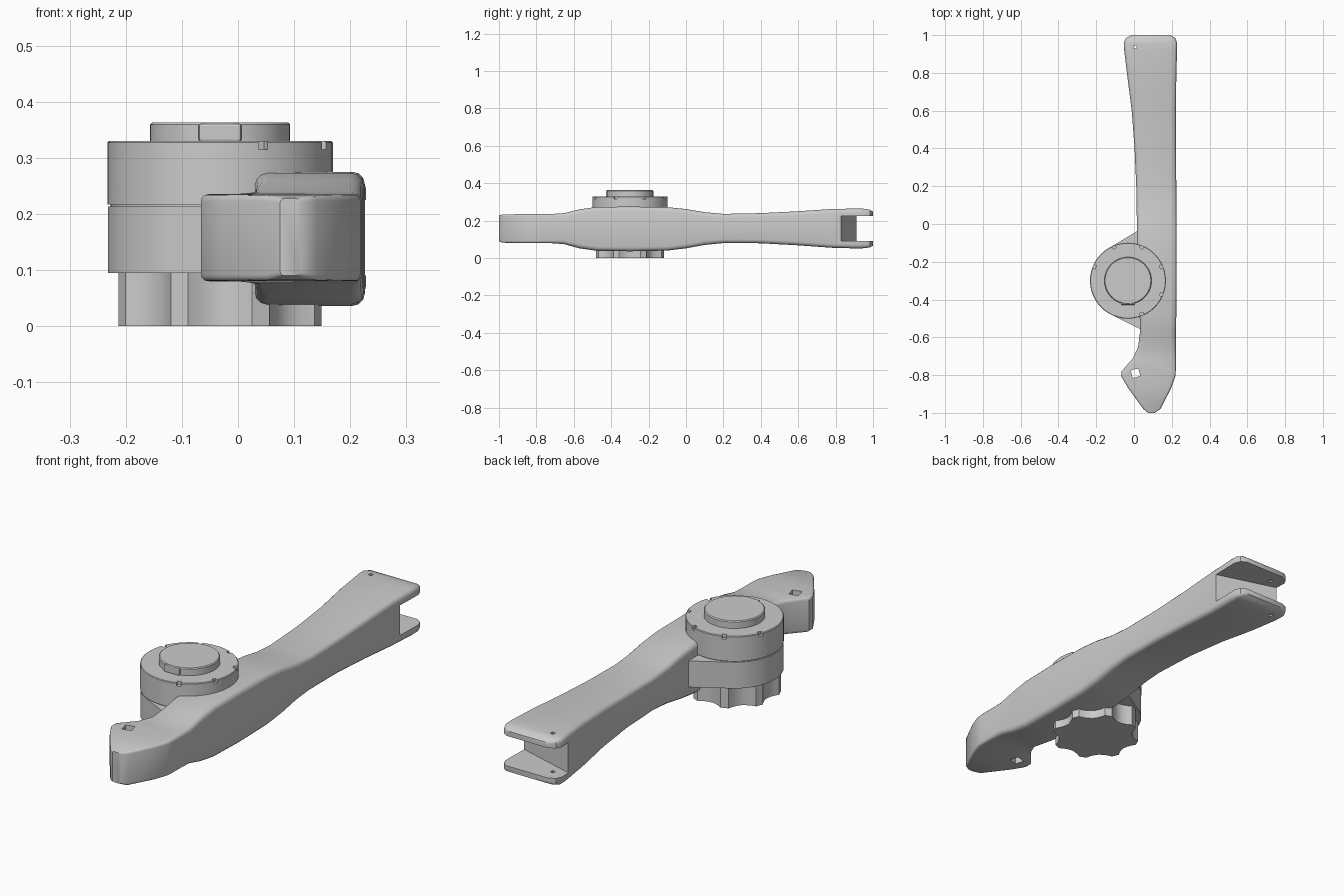
import bpy, bmesh, math
from mathutils import Matrix

cube = bpy.data.objects.get("Cube")
if cube:
    bpy.data.objects.remove(cube, do_unlink=True)

grey = bpy.data.materials.new("plain grey")
grey.use_nodes = True
colour = (0.6, 0.6, 0.6, 1)
grey.diffuse_color = colour
grey.node_tree.nodes["Principled BSDF"].inputs["Base Color"].default_value = colour

CX, CY = -0.032, -0.3  # housing axis


def finish(name, bm):
    bmesh.ops.recalc_face_normals(bm, faces=bm.faces)
    mesh = bpy.data.meshes.new(name)
    bm.to_mesh(mesh)
    bm.free()
    mesh.materials.append(grey)
    ob = bpy.data.objects.new(name, mesh)
    bpy.context.collection.objects.link(ob)
    return ob


def loft(name, rings):
    bm = bmesh.new()
    loops = [[bm.verts.new(p) for p in ring] for ring in rings]
    n = len(loops[0])
    for a, b in zip(loops, loops[1:]):
        for i in range(n):
            j = (i + 1) % n
            bm.faces.new((a[i], a[j], b[j], b[i]))
    bm.faces.new(loops[0])
    bm.faces.new(loops[-1])
    return finish(name, bm)


def prism(name, outline, z0, z1):
    return loft(name, [[(x, y, z) for x, y in outline] for z in (z0, z1)])


def polar(r, degrees):
    a = math.radians(degrees)
    return CX + r * math.cos(a), CY + r * math.sin(a)


def disc(name, r, z0, z1, edge, sides=48):
    # Short cylinder with a chamfered top rim
    levels = [(r, z0), (r, z1 - edge), (r - edge, z1)]
    return loft(name, [[(*polar(q, 360 * i / sides), z) for i in range(sides)]
                       for q, z in levels])


def box(name, x, y, z, sx, sy, sz, turn=0):
    bm = bmesh.new()
    bmesh.ops.create_cube(bm, size=1)
    bm.transform(Matrix.Translation((x, y, z)) @ Matrix.Rotation(math.radians(turn), 4, "Z")
                 @ Matrix.Diagonal((sx, sy, sz, 1)))
    return finish(name, bm)


def active(ob):
    bpy.ops.object.select_all(action="DESELECT")
    ob.select_set(True)
    bpy.context.view_layer.objects.active = ob


def cut(ob, cutters):
    active(ob)
    for c in cutters:
        c.hide_render = True
        mod = ob.modifiers.new("cut", "BOOLEAN")
        mod.operation, mod.solver, mod.object = "DIFFERENCE", "EXACT", c
        bpy.ops.object.modifier_apply(modifier=mod.name)
        bpy.data.objects.remove(c, do_unlink=True)


def smooth(ob, angle=30):
    active(ob)
    bpy.ops.object.shade_smooth_by_angle(angle=math.radians(angle))


def section(y, x0, x1, z0, z1, r):
    # Rounded rectangle across the arm
    ring = []
    corners = [(x1 - r, z1 - r, 0), (x0 + r, z1 - r, 90),
               (x0 + r, z0 + r, 180), (x1 - r, z0 + r, 270)]
    for x, z, start in corners:
        for k in range(4):
            a = math.radians(start + 30 * k)
            ring.append((x + r * math.cos(a), y, z + r * math.sin(a)))
    return ring


# Arm: y, left edge, right edge, bottom, top, corner radius
stations = [
    (-1.0, 0.075, 0.11, 0.09, 0.228, 0.008),
    (-0.98, 0.05, 0.14, 0.082, 0.233, 0.01),
    (-0.87, -0.03, 0.196, 0.08, 0.235, 0.012),
    (-0.81, -0.066, 0.218, 0.08, 0.235, 0.012),
    (-0.78, -0.066, 0.221, 0.08, 0.235, 0.012),
    (-0.71, -0.005, 0.222, 0.079, 0.236, 0.015),
    (-0.65, 0.022, 0.222, 0.074, 0.24, 0.02),
    (-0.57, 0.032, 0.222, 0.052, 0.26, 0.022),
    (-0.48, 0.03, 0.224, 0.039, 0.273, 0.022),
    (-0.3, 0.02, 0.226, 0.036, 0.275, 0.022),
    (-0.1, 0.015, 0.226, 0.04, 0.272, 0.022),
    (0.0, 0.015, 0.226, 0.052, 0.262, 0.022),
    (0.1, 0.014, 0.225, 0.07, 0.245, 0.022),
    (0.2, 0.012, 0.224, 0.08, 0.236, 0.02),
    (0.4, 0.003, 0.222, 0.079, 0.24, 0.02),
    (0.6, -0.012, 0.222, 0.068, 0.25, 0.02),
    (0.78, -0.035, 0.224, 0.055, 0.262, 0.02),
    (0.92, -0.052, 0.228, 0.051, 0.265, 0.02),
    (0.96, -0.054, 0.228, 0.053, 0.263, 0.018),
    (0.985, -0.042, 0.218, 0.058, 0.257, 0.015),
    (1.0, -0.01, 0.192, 0.066, 0.248, 0.012),
]
arm = loft("arm", [section(*s) for s in stations])
cut(arm, [
    prism("fork_slot", [(0.3, 0.807), (-0.1, 0.925), (-0.1, 1.1), (0.3, 1.1)], 0.09, 0.225),
    box("fork_pin_hole", 0.006, 0.938, 0.16, 0.016, 0.016, 0.5),
    box("tip_hole", 0.008, -0.79, 0.16, 0.042, 0.042, 0.5, 15),
])
smooth(arm, 35)

# Middle housing, flaring into the arm on both sides
outline = [polar(0.2, a) for a in range(120, 245, 4)]
outline += [(0.04, -0.56), (0.15, -0.5), (0.15, -0.1), (0.03, -0.03)]
middle = prism("middle_housing", outline, 0.095, 0.213)
cut(middle, [box("socket", *polar(0.2, a), 0.155, 0.025, 0.02, 0.022, a) for a in (160, 207)])
smooth(middle)

# Upper housing with screw notches round the rim
neck = disc("housing_seam", 0.195, 0.2, 0.23, 0.001)
upper = disc("upper_housing", 0.201, 0.217, 0.33, 0.003)
cut(upper, [box("notch", *polar(0.197, 22.5 + 45 * i), 0.33, 0.026, 0.018, 0.03, 22.5 + 45 * i)
            for i in range(8)])
for part in (neck, upper):
    smooth(part)

# Top cap and its front tab
smooth(disc("top_cap", 0.125, 0.32, 0.363, 0.004))
tab = box("cap_tab", CX, -0.415, 0.345, 0.076, 0.026, 0.032)
bevel = tab.modifiers.new("bevel", "BEVEL")
bevel.width, bevel.segments = 0.004, 2

# Lower housing: eight ribs with hollow sides between them
ribs = []
for i in range(8):
    a = 22.5 + 45 * i
    ribs += [polar(0.19, a - 5), polar(0.19, a + 5)]
    ribs += [polar(r, a + d) for r, d in ((0.174, 10), (0.164, 16), (0.16, 22.5),
                                          (0.164, 29), (0.174, 35))]
smooth(prism("lower_housing", ribs, 0, 0.1))
